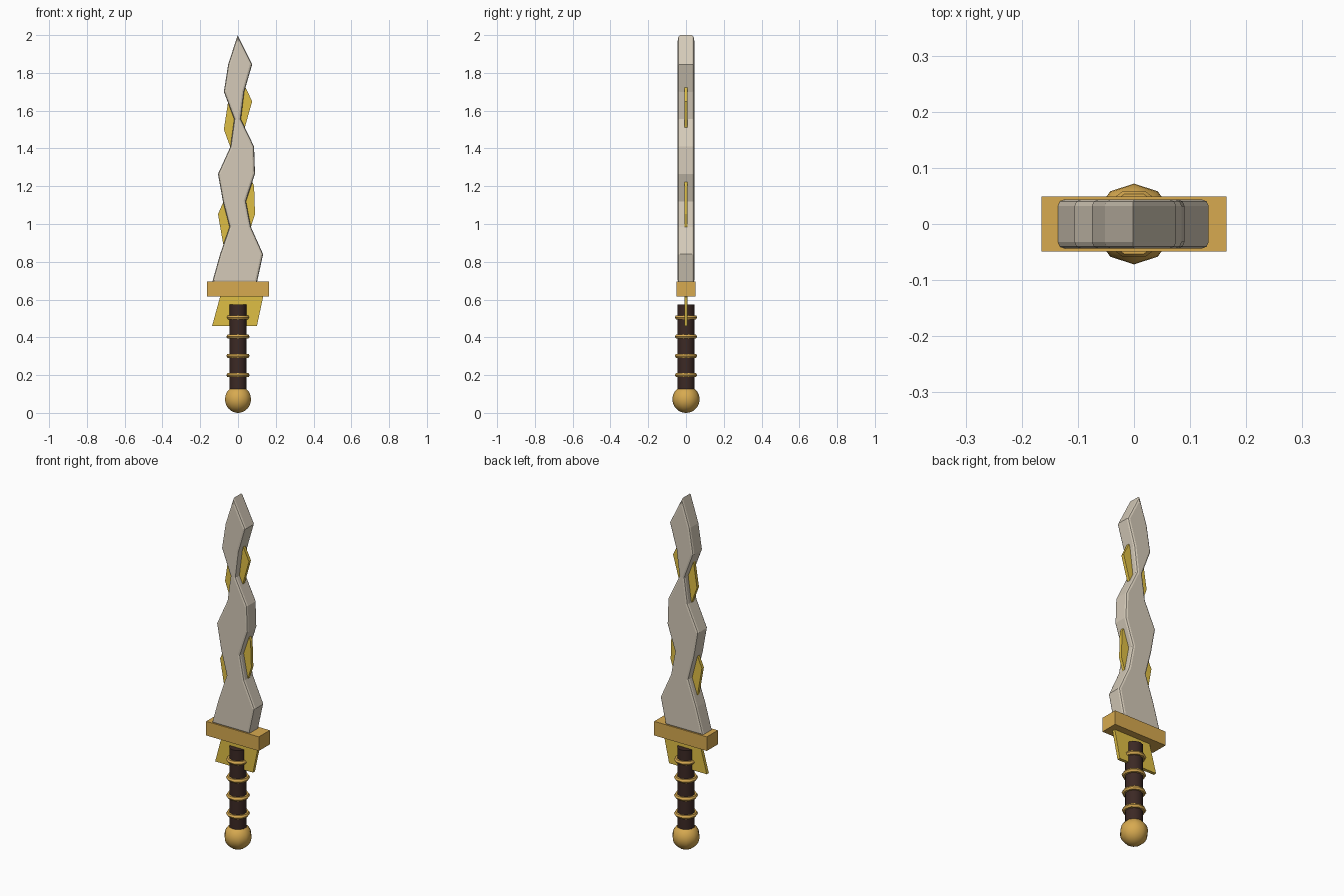
import bpy, bmesh, math

if "Cube" in bpy.data.objects:
    bpy.data.objects.remove(bpy.data.objects["Cube"])

def material(name, rgb):
    m = bpy.data.materials.new(name)
    m.diffuse_color = (*rgb, 1)
    m.use_nodes = True
    m.node_tree.nodes["Principled BSDF"].inputs["Base Color"].default_value = m.diffuse_color
    return m

bone = material("pale_steel", (0.66, 0.59, 0.48))
gold = material("gold", (0.68, 0.40, 0.08))
bright_gold = material("bright_gold", (0.74, 0.52, 0.06))
leather = material("dark_leather", (0.045, 0.022, 0.018))

def finish(ob, name, mat, smooth=False):
    ob.name = name
    ob.data.materials.append(mat)
    if smooth:
        for p in ob.data.polygons:
            p.use_smooth = True
        bpy.ops.object.shade_smooth_by_angle(angle=math.radians(50))
    return ob

# Wavy blade outline: (z, left x, right x) from guard to tip
STATIONS = [(0.69, -0.137, 0.10), (0.84, -0.095, 0.133), (0.985, -0.045, 0.068),
            (1.12, -0.08, 0.042), (1.265, -0.106, 0.09), (1.41, -0.04, 0.085),
            (1.555, -0.02, 0.015), (1.70, -0.075, 0.033), (1.845, -0.052, 0.075)]
TIP_Z = 2.0

def wavy_plate(name, mat, half_y, remap=lambda z: z, bevel=0):
    outline = [(r, z) for z, l, r in STATIONS] + [(-0.002, TIP_Z)]
    outline += [(l, z) for z, l, r in reversed(STATIONS)]
    bm = bmesh.new()
    face = bm.faces.new([bm.verts.new((x, -half_y, remap(z))) for x, z in outline])
    geo = bmesh.ops.extrude_face_region(bm, geom=[face])["geom"]
    for v in geo:
        if isinstance(v, bmesh.types.BMVert):
            v.co.y = half_y
    bmesh.ops.recalc_face_normals(bm, faces=bm.faces)
    if bevel:
        rim = [e for e in bm.edges if abs(e.verts[0].co.y - e.verts[1].co.y) < 1e-5]
        bmesh.ops.bevel(bm, geom=rim, offset=bevel, segments=2, profile=0.5, affect='EDGES')
    me = bpy.data.meshes.new(name)
    bm.to_mesh(me)
    bm.free()
    ob = bpy.data.objects.new(name, me)
    bpy.context.collection.objects.link(ob)
    return finish(ob, name, mat)

# Blade, and the thin gold copy set lower inside it
wavy_plate("blade", bone, 0.044, bevel=0.012)
wavy_plate("gold_inlay", bright_gold, 0.009, remap=lambda z: 0.46 + (z - 0.69) * 1.03)

# Crossguard
bpy.ops.mesh.primitive_cube_add(size=1, location=(0, 0, 0.655))
guard = bpy.context.object
guard.scale = (0.33, 0.098, 0.08)
finish(guard, "crossguard", gold)

# Grip
bpy.ops.mesh.primitive_cylinder_add(vertices=10, radius=0.046, depth=0.465, location=(0, 0, 0.3425))
finish(bpy.context.object, "grip", leather, True)

# Grip rings
for i in range(4):
    bpy.ops.mesh.primitive_torus_add(major_segments=10, minor_segments=6, major_radius=0.05,
                                     minor_radius=0.012, location=(0, 0, 0.2 + i * 0.102))
    finish(bpy.context.object, f"grip_ring_{i + 1}", gold, True)

# Pommel
bpy.ops.mesh.primitive_uv_sphere_add(segments=10, ring_count=16, radius=0.072, location=(0, 0, 0.072))
finish(bpy.context.object, "pommel", gold, True)
